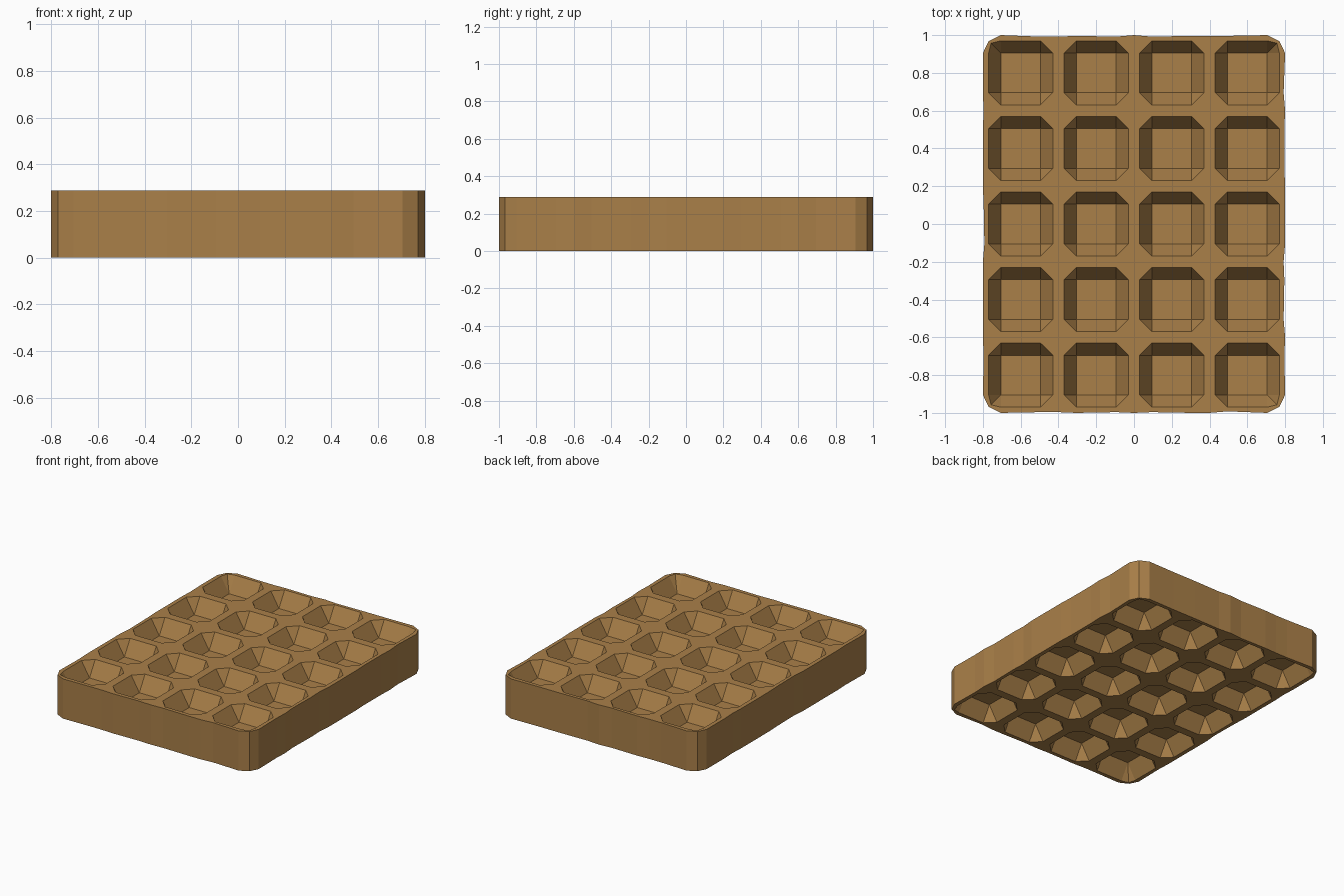
import bpy, bmesh, math, random
from mathutils import Vector

if "Cube" in bpy.data.objects:
    bpy.data.objects.remove(bpy.data.objects["Cube"])

random.seed(4)
H = 0.288            # total thickness
DEPTH = 0.11         # pocket depth on each side
COLS, ROWS, PITCH = 4, 5, 0.4
C, R, F = 0.2, 0.17, 0.105   # cell half size, pocket rim, pocket floor

mat = bpy.data.materials.new("baked_brown")
mat.diffuse_color = (0.40, 0.215, 0.066, 1)
mat.use_nodes = True
mat.node_tree.nodes["Principled BSDF"].inputs["Base Color"].default_value = mat.diffuse_color

bm = bmesh.new()
cache = {}


def vert(x, y, z):
    """Shared vertex, keyed by its position."""
    key = (round(x, 3), round(y, 3), round(z, 3))
    if key not in cache:
        cache[key] = bm.verts.new((x, y, z))
    return cache[key]


def cell(cx, cy, i, j, top, floor):
    """One grid cell: raised web, sloped octagonal pocket and square floor."""
    for k in range(4):
        c, s = round(math.cos(k * math.pi / 2)), round(math.sin(k * math.pi / 2))
        sx, sy = c - s, s + c        # quadrant of this corner

        def p(x, y, z):
            return vert(cx + c * x - s * y, cy + s * x + c * y, z)

        # side of the web and the sloped wall beneath it
        bm.faces.new((p(C, -F, top), p(C, F, top), p(R, F, top), p(R, -F, top)))
        bm.faces.new((p(R, -F, top), p(R, F, top), p(F, F, floor), p(F, -F, floor)))
        outer = [p(C, F, top), p(C, C, top), p(F, C, top)]
        a, b, f = p(R, F, top), p(F, R, top), p(F, F, floor)
        at_x = i == (COLS - 1 if sx > 0 else 0)
        at_y = j == (ROWS - 1 if sy > 0 else 0)
        if at_x and at_y:            # the four outer pockets reach into the corner
            m = p(0.157, 0.157, top)
            bm.faces.new(outer + [b, m, a])
            bm.faces.new((a, m, f))
            bm.faces.new((m, b, f))
        else:
            bm.faces.new(outer + [b, a])
            bm.faces.new((a, b, f))
    bm.faces.new([vert(cx + u * F, cy + v * F, floor)
                  for u, v in ((1, 1), (-1, 1), (-1, -1), (1, -1))])


# top and bottom grids of pockets
for top, floor in ((H, H - DEPTH), (0.0, DEPTH)):
    for i in range(COLS):
        for j in range(ROWS):
            cell((i - (COLS - 1) / 2) * PITCH, (j - (ROWS - 1) / 2) * PITCH,
                 i, j, top, floor)

# outer wall joining the two rims
rim = [e for e in bm.edges if e.is_boundary and e.verts[0].co.z > H / 2]
for e in rim:
    a, b = e.verts
    bm.faces.new((a, b, vert(b.co.x, b.co.y, 0), vert(a.co.x, a.co.y, 0)))

# clipped corners and a slightly uneven outline, equal on top and bottom
X, Y = COLS * PITCH / 2, ROWS * PITCH / 2
wobble = {}
for v in bm.verts:
    ex, ey = abs(v.co.x) > X - 0.001, abs(v.co.y) > Y - 0.001
    if not (ex or ey):
        continue
    if ex and ey:
        v.co.x *= (X - 0.03) / X
        v.co.y *= (Y - 0.033) / Y
        continue
    key = (round(v.co.x, 3), round(v.co.y, 3))
    near_corner = abs(v.co.x) > 0.69 and abs(v.co.y) > 0.89
    d = wobble.setdefault(key, random.choice((0, 0.004, 0.008)))
    if near_corner:
        d = 0.0
    if ex:
        v.co.x -= math.copysign(d, v.co.x)
    else:
        v.co.y -= math.copysign(d, v.co.y)

bmesh.ops.recalc_face_normals(bm, faces=bm.faces[:])
mesh = bpy.data.meshes.new("waffle_slab")
bm.to_mesh(mesh)
bm.free()
mesh.materials.append(mat)
obj = bpy.data.objects.new("waffle_slab", mesh)
bpy.context.collection.objects.link(obj)
